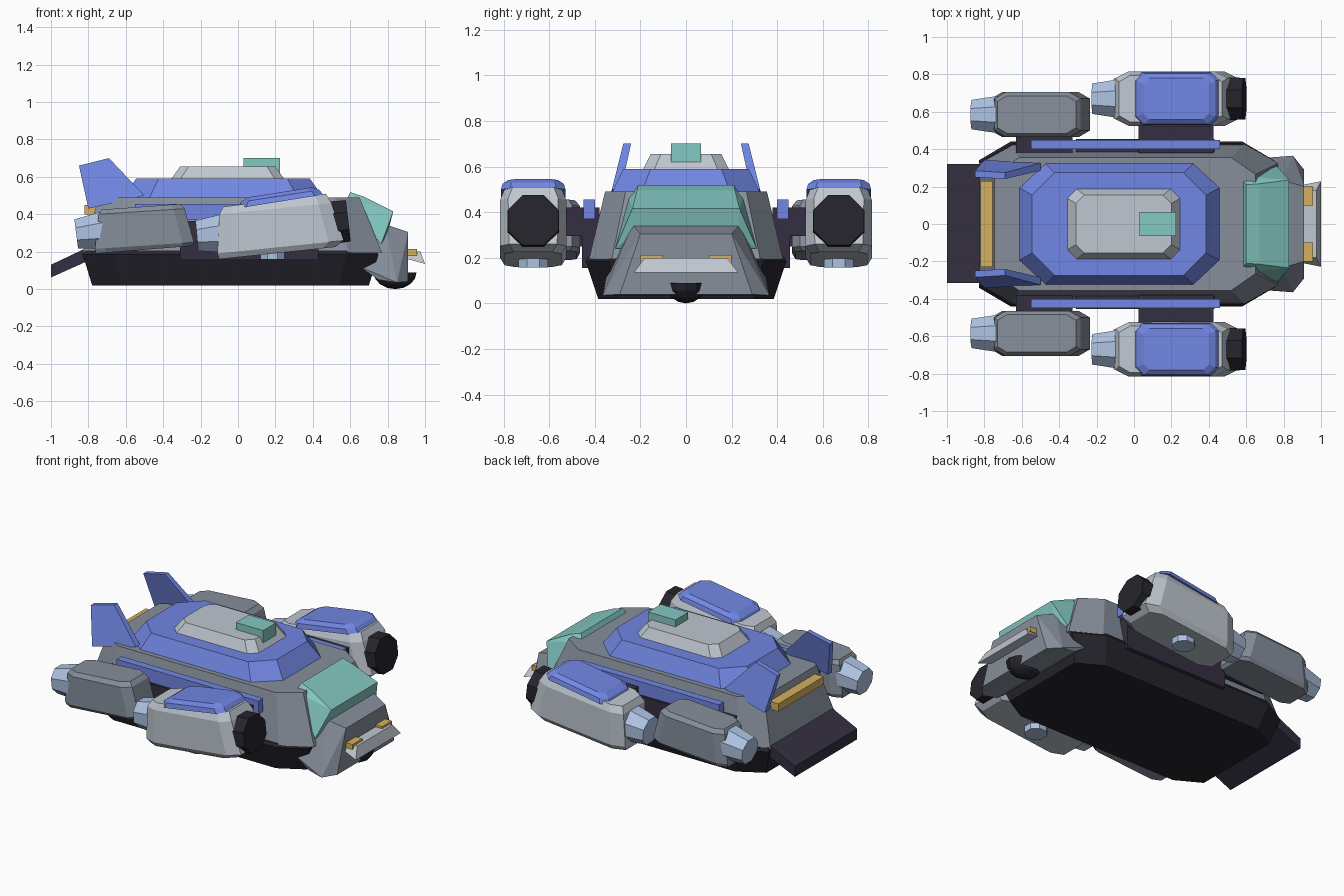
import bpy, bmesh, math
from mathutils import Vector, Matrix

if "Cube" in bpy.data.objects:
    bpy.data.objects.remove(bpy.data.objects["Cube"])


def mat(name, r, g, b):
    m = bpy.data.materials.new(name)
    m.diffuse_color = (r, g, b, 1)
    m.use_nodes = True
    m.node_tree.nodes["Principled BSDF"].inputs["Base Color"].default_value = m.diffuse_color
    return m


GRAY = mat("hull gray", .24, .275, .33)
LIGHT = mat("light gray", .52, .57, .63)
BLUE = mat("panel blue", .165, .24, .77)
TEAL = mat("glass teal", .23, .58, .54)
GOLD = mat("lamp gold", .67, .44, .11)
PALE = mat("nozzle pale blue", .42, .54, .76)
DARK = mat("dark violet", .034, .028, .052)
BLACK = mat("underside black", .019, .018, .026)


def finish(name, bm, material):
    bmesh.ops.recalc_face_normals(bm, faces=bm.faces)
    me = bpy.data.meshes.new(name)
    bm.to_mesh(me)
    bm.free()
    me.materials.append(material)
    ob = bpy.data.objects.new(name, me)
    bpy.context.collection.objects.link(ob)
    return ob


def mirror(ob):
    """Add the same part on the other side of the centre line."""
    m = ob.modifiers.new("mirror", 'MIRROR')
    m.use_axis = (False, True, False)
    m.use_mirror_merge = False
    return ob


def slab(name, levels, material, y=0):
    """Loft chamfered rectangles: x0, x1, half width, chamfer x, chamfer y, z at x0, z at x1."""
    bm = bmesh.new()
    rings = []
    for x0, x1, w, cx, cy, z0, z1 in levels:
        pts = [(x0 + cx, -w), (x1 - cx, -w), (x1, -w + cy), (x1, w - cy),
               (x1 - cx, w), (x0 + cx, w), (x0, w - cy), (x0, -w + cy)]
        rings.append([bm.verts.new((px, y + py, z0 + (z1 - z0) * (px - x0) / (x1 - x0)))
                      for px, py in pts])
    for a, b in zip(rings, rings[1:]):
        for i in range(8):
            j = (i + 1) % 8
            bm.faces.new((a[i], a[j], b[j], b[i]))
    bm.faces.new(rings[0])
    bm.faces.new(rings[-1])
    return finish(name, bm, material)


def hull(name, half, material):
    """Convex solid from points given for one side, reflected across y."""
    bm = bmesh.new()
    for x, y, z in half:
        for s in (1, -1):
            bm.verts.new((x, s * y, z))
    bmesh.ops.convex_hull(bm, input=bm.verts)
    bmesh.ops.dissolve_limit(bm, angle_limit=.02, verts=bm.verts, edges=bm.edges)
    return finish(name, bm, material)


def box(name, x, y, z, material):
    bm = bmesh.new()
    bmesh.ops.create_cube(bm, size=1)
    for v in bm.verts:
        v.co = Vector([(r[0] + r[1]) / 2 + c * (r[1] - r[0]) for r, c in zip((x, y, z), v.co)])
    return finish(name, bm, material)


def prism(name, profile, y0, y1, material):
    """Side profile in x-z; y0 and y1 give the two faces' y as functions of the point."""
    bm = bmesh.new()
    a = [bm.verts.new((x, y0(x, z), z)) for x, z in profile]
    b = [bm.verts.new((x, y1(x, z), z)) for x, z in profile]
    n = len(a)
    for i in range(n):
        bm.faces.new((a[i], a[(i + 1) % n], b[(i + 1) % n], b[i]))
    bm.faces.new(a)
    bm.faces.new(b)
    return finish(name, bm, material)


def cone(name, p, q, r1, r2, material, sides=8):
    """Tapered cylinder from p to q with flats facing the axes."""
    p, q = Vector(p), Vector(q)
    bm = bmesh.new()
    rot = (q - p).to_track_quat('Z', 'Y').to_matrix().to_4x4()
    m = Matrix.Translation((p + q) / 2) @ rot @ Matrix.Rotation(math.pi / sides, 4, 'Z')
    bmesh.ops.create_cone(bm, cap_ends=True, segments=sides, radius1=r1, radius2=r2,
                          depth=(q - p).length, matrix=m)
    return finish(name, bm, material)


# Central body, stacked from the belly to the roof
slab("lower_hull", [(-.78, .70, .385, .16, .09, .02, .02),
                    (-.83, .75, .44, .17, .10, .185, .185),
                    (-.82, .74, .43, .17, .10, .205, .205)], BLACK)
slab("main_hull", [(-.83, .77, .425, .18, .10, .195, .195),
                   (-.745, .65, .355, .13, .09, .49, .49)], GRAY)
slab("blue_deck", [(-.615, .46, .325, .14, .13, .485, .485),
                   (-.545, .385, .275, .12, .12, .59, .59)], BLUE)
slab("roof_cap", [(-.36, .25, .19, .05, .05, .585, .585),
                  (-.31, .20, .155, .045, .045, .655, .655)], LIGHT)
box("roof_sensor", (.03, .225), (-.065, .065), (.62, .70), TEAL)

# Cockpit and nose
hull("canopy", [(.58, .235, .48), (.60, .21, .518), (.67, .215, .495), (.66, .25, .46),
                (.83, .235, .415), (.765, .31, .24), (.80, .23, .30)], TEAL)
hull("nose", [(.79, .235, .345), (.65, .35, .12), (.75, .35, .05), (.85, .365, .035),
              (.91, .20, .305), (.91, .29, .04)], GRAY)
prism("nose_bumper", [(.89, .20), (.975, .20), (1.0, .135), (.89, .165)],
      lambda x, z: -.18 - (.20 - z) * .75, lambda x, z: .18 + (.20 - z) * .75, LIGHT)
mirror(box("headlamp", (.905, .957), (.10, .20), (.18, .213), GOLD))

# Bowl-shaped sensor under the nose
bm = bmesh.new()
bmesh.ops.create_uvsphere(bm, u_segments=12, v_segments=8, radius=1)
bmesh.ops.bisect_plane(bm, geom=bm.verts[:] + bm.edges[:] + bm.faces[:], dist=1e-4,
                       plane_co=(0, 0, 0), plane_no=(0, 0, 1), clear_outer=True)
bmesh.ops.holes_fill(bm, edges=[e for e in bm.edges if e.is_boundary])
for v in bm.verts:
    v.co = Vector((.84 + v.co.x * .115, v.co.y * .09, .09 + v.co.z * .09))
finish("belly_sensor", bm, BLACK)

# Rear ramp, tail lamp and fins
prism("rear_ramp", [(-1, .13), (-.80, .225), (-.76, .17), (-1, .062)],
      lambda x, z: -.315, lambda x, z: .32, DARK)
box("tail_lamp", (-.82, -.75), (-.23, .23), (.40, .45), GOLD)
mirror(prism("tail_fin", [(-.85, .66), (-.69, .70), (-.50, .50), (-.80, .43)],
             lambda x, z: .285 - (z - .5) * .22, lambda x, z: .325 - (z - .5) * .25, BLUE))

# Side rails, skirts and engine struts
mirror(box("side_rail", (-.55, .46), (.40, .45), (.37, .455), BLUE))
mirror(box("side_skirt", (-.31, .43), (.38, .455), (.155, .365), DARK))
mirror(box("front_strut", (.025, .425), (.38, .55), (.295, .42), DARK))
mirror(box("rear_strut", (-.63, -.33), (.36, .49), (.25, .38), DARK))

# Front engines, tilted slightly nose up
Y = .67
mirror(slab("front_engine", [(-.10, .52, .125, .07, .04, .16, .225),
                             (-.11, .565, .145, .08, .04, .19, .26),
                             (-.10, .50, .145, .07, .035, .40, .46),
                             (-.08, .47, .125, .06, .035, .44, .51)], LIGHT, Y))
mirror(slab("engine_cover", [(0, .455, .142, .045, .04, .432, .505),
                             (.015, .435, .135, .04, .04, .465, .53),
                             (.05, .40, .11, .03, .03, .49, .545)], BLUE, Y))
mirror(cone("front_intake", (.46, Y, .35), (.59, Y, .365), .125, .12, BLACK))
mirror(cone("front_nozzle", (-.06, Y, .30), (-.22, Y, .285), .115, .088, PALE))
mirror(cone("lift_jet", (.185, Y, .157), (.185, Y, .23), .07, .07, PALE))

# Rear engines
R = .585
mirror(slab("rear_engine", [(-.76, -.25, .105, .05, .03, .19, .23),
                            (-.765, -.235, .12, .06, .035, .215, .25),
                            (-.745, -.285, .12, .06, .035, .40, .43),
                            (-.73, -.31, .10, .05, .03, .425, .455)], GRAY, R))
mirror(cone("rear_nozzle", (-.71, R, .315), (-.865, R, .295), .11, .085, PALE))
